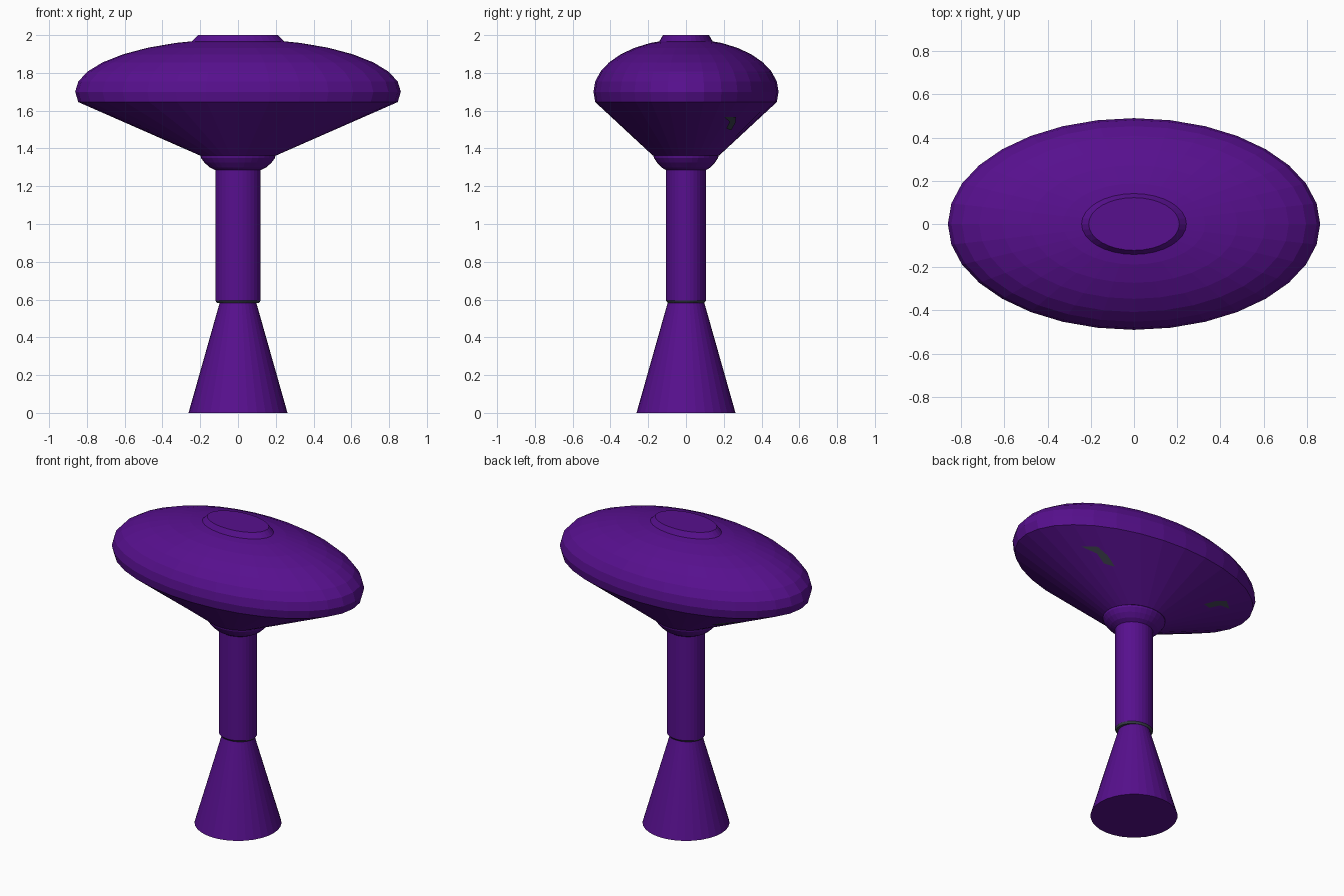
import bpy
import bmesh
from math import sin, cos, pi, radians

cube = bpy.data.objects.get("Cube")
if cube:
    bpy.data.objects.remove(cube)

SIDES = 32


def material(name, colour):
    mat = bpy.data.materials.new(name)
    mat.use_nodes = True
    mat.diffuse_color = colour
    mat.node_tree.nodes["Principled BSDF"].inputs["Base Color"].default_value = colour
    return mat


purple = material("purple", (0.095, 0.005, 0.27, 1))
dark_grey = material("dark grey", (0.045, 0.05, 0.075, 1))


def finish(name, bm, mats):
    mesh = bpy.data.meshes.new(name)
    bm.to_mesh(mesh)
    bm.free()
    for mat in mats:
        mesh.materials.append(mat)
    obj = bpy.data.objects.new(name, mesh)
    bpy.context.collection.objects.link(obj)
    return obj


def loft(name, rings, under_z=None):
    """Stack elliptical rings (rx, ry, z); faces below under_z become grey."""
    bm = bmesh.new()
    loops = []
    for rx, ry, z in rings:
        loops.append([bm.verts.new((rx * cos(a), ry * sin(a), z))
                      for a in (2 * pi * i / SIDES for i in range(SIDES))])
    for low, high in zip(loops, loops[1:]):
        for i in range(SIDES):
            j = (i + 1) % SIDES
            bm.faces.new((low[i], low[j], high[j], high[i]))
    bm.faces.new(loops[0][::-1])
    bm.faces.new(loops[-1])
    if under_z is not None:
        for face in bm.faces:
            if face.calc_center_median().z < under_z:
                face.material_index = 1
    return finish(name, bm, [purple, dark_grey] if under_z else [purple])


# Flared foot and column with a dark lower lip
loft("foot", [(0.262, 0.262, 0), (0.095, 0.095, 0.59)])
loft("column", [(0.112, 0.097, 0.583), (0.12, 0.106, 0.595), (0.12, 0.106, 1.31)],
     under_z=0.592)

# Rounded collar under the head
loft("collar", [(0.12, 0.106, 1.285), (0.15, 0.13, 1.3), (0.178, 0.153, 1.325),
                (0.196, 0.17, 1.35), (0.2, 0.175, 1.375)])

# Head: funnel below, ellipsoid dome above
FUNNEL = ((0.2, 0.175, 1.362), (0.845, 0.48, 1.647))
dome = [(0.862 * cos(a), 0.49 * cos(a), 1.7 + 0.28 * sin(a))
        for a in (pi * k / 16 for k in range(-1, 8))]
loft("head", [FUNNEL[0]] + dome)

# Low cap on top
loft("cap", [(0.245, 0.142, 1.965), (0.21, 0.122, 2.0)])


# Dark patches on the rear underside of the funnel: (angle, height)
PATCH = [(30, 1.57), (41, 1.57), (45, 1.54), (47, 1.5), (39, 1.51), (38, 1.545)]


def patch(name, side):
    (x0, y0, z0), (x1, y1, z1) = FUNNEL
    bm = bmesh.new()
    verts = []
    for angle, z in PATCH:
        t = (z - z0) / (z1 - z0)
        a = radians(angle)
        verts.append(bm.verts.new((side * (x0 + t * (x1 - x0)) * cos(a),
                                   (y0 + t * (y1 - y0)) * sin(a) + 0.003, z - 0.004)))
    face = bm.faces.new(verts)
    face.normal_update()
    if face.normal.z > 0:
        face.normal_flip()
    finish(name, bm, [dark_grey])


patch("left_patch", 1)
patch("right_patch", -1)
